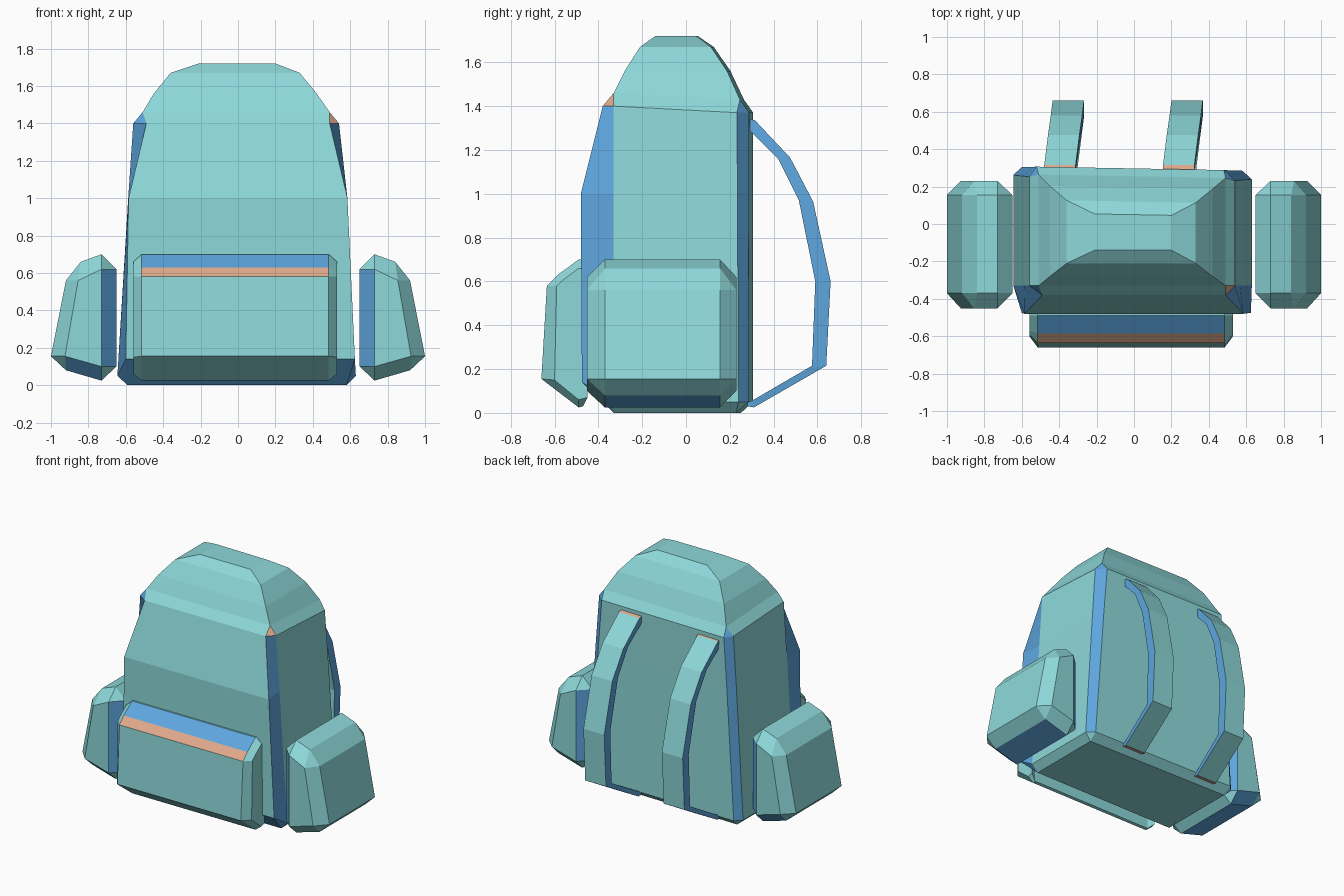
import bpy, bmesh

if "Cube" in bpy.data.objects:
    bpy.data.objects.remove(bpy.data.objects["Cube"])


def material(name, rgb):
    m = bpy.data.materials.new(name)
    m.diffuse_color = (*rgb, 1)
    m.use_nodes = True
    m.node_tree.nodes["Principled BSDF"].inputs["Base Color"].default_value = m.diffuse_color
    return m


TEAL, BLUE, ORANGE = 0, 1, 2
MATS = [material("teal", (0.27, 0.69, 0.70)),
        material("blue", (0.11, 0.38, 0.73)),
        material("orange", (0.74, 0.40, 0.26))]


def loft(name, rings, paint):
    """Skin closed rings; coincident points merge, so bevels can taper to a corner."""
    bm = bmesh.new()
    cache = {}

    def vert(p):
        key = tuple(round(c, 4) for c in p)
        if key not in cache:
            cache[key] = bm.verts.new(key)
        return cache[key]

    def face(points, mat):
        vs = list(dict.fromkeys(vert(p) for p in points))
        if len(vs) > 2:
            bm.faces.new(vs).material_index = mat

    n = len(rings[0])
    for i in range(len(rings) - 1):
        a, b = rings[i], rings[i + 1]
        for j in range(n):
            k = (j + 1) % n
            face((a[j], a[k], b[k], b[j]), paint(i, j))
    face(rings[0][::-1], TEAL)
    face(rings[-1], TEAL)
    bmesh.ops.recalc_face_normals(bm, faces=bm.faces)
    me = bpy.data.meshes.new(name)
    bm.to_mesh(me)
    bm.free()
    for m in MATS:
        me.materials.append(m)
    ob = bpy.data.objects.new(name, me)
    bpy.context.collection.objects.link(ob)
    return ob


# Main bag: rectangular floor, bevelled-corner walls, rectangular domed top
def wall(zf, zs, zb, fl, fr, sl, sr, bl, br, yf, ysf, ysb, yb):
    t = 0.018  # the back is very slightly skewed
    return [(fl, yf, zf), (fr, yf, zf), (sr, ysf, zs), (sr, ysb - t * sr, zb),
            (br, yb - t * br, zb), (bl, yb - t * bl, zb),
            (sl, ysb - t * sl, zb), (sl, ysf, zs)]


def rect(zf, zb, l, r, yf, yb):
    return wall(zf, zf, zb, l, r, l, r, l, r, yf, yf, yb, yb)


bag = [
    rect(0, 0, -0.59, 0.58, -0.33, 0.24),
    wall(0.14, 0.05, 0.05, -0.60, 0.625, -0.645, 0.63, -0.60, 0.58, -0.475, -0.33, 0.25, 0.295),
    wall(1.0, 1.0, 1.0, -0.585, 0.585, -0.587, 0.567, -0.545, 0.51, -0.48, -0.33, 0.245, 0.296),
    wall(1.40, 1.40, 1.37, -0.49, 0.49, -0.56, 0.54, -0.52, 0.48, -0.38, -0.33, 0.242, 0.297),
    rect(1.46, 1.43, -0.51, 0.49, -0.33, 0.255),
    rect(1.56, 1.56, -0.45, 0.42, -0.28, 0.195),
    rect(1.67, 1.67, -0.36, 0.33, -0.21, 0.12),
    rect(1.72, 1.72, -0.21, 0.20, -0.14, 0.05),
]


def paint_bag(i, j):
    if i == 0:
        return BLUE if j in (0, 1, 7) else TEAL
    if i == 3 and j == 1:
        return ORANGE
    return BLUE if i < 4 and j % 2 else TEAL


loft("bag_body", bag, paint_bag)

# Front pocket: yz profile with smaller end profiles
mid = [(-0.47, 0.03), (-0.49, 0.025), (-0.66, 0.155), (-0.635, 0.58),
       (-0.585, 0.63), (-0.49, 0.70), (-0.47, 0.70)]
end = [(-0.45, 0.07), (-0.49, 0.06), (-0.60, 0.15), (-0.59, 0.58),
       (-0.57, 0.60), (-0.49, 0.66), (-0.45, 0.66)]
loft("front_pocket",
     [[(x, y, z) for y, z in p] for x, p in
      ((-0.56, end), (-0.515, mid), (0.485, mid), (0.53, end))],
     lambda i, j: {3: ORANGE, 4: BLUE}.get(j, TEAL) if i == 1 else TEAL)

# Side pockets: xz profile tapering to smaller front and back faces
outer = [(0.73, 0.025), (0.92, 0.08), (1.0, 0.155), (0.92, 0.56),
         (0.84, 0.66), (0.73, 0.70), (0.65, 0.62), (0.65, 0.10)]
inner = [(0.73, 0.10), (0.925, 0.155), (0.925, 0.155), (0.855, 0.56),
         (0.855, 0.56), (0.73, 0.62), (0.73, 0.62), (0.73, 0.10)]
for side, s in (("left", -1), ("right", 1)):
    loft(side + "_side_pocket",
         [[(s * x, y, z) for x, z in p] for y, p in
          ((-0.452, inner), (-0.37, outer), (0.155, outer), (0.23, inner))],
         lambda i, j: BLUE if j == 6 or (j == 0 and (i == 1 or s < 0)) else TEAL)

# Shoulder straps: (outer y, outer z, inner y, inner z, sideways drift)
path = [(0.285, 1.345, 0.28, 1.30, 0), (0.315, 1.335, 0.285, 1.295, 0),
        (0.475, 1.165, 0.42, 1.16, 0.02), (0.58, 0.965, 0.515, 0.97, 0.035),
        (0.66, 0.60, 0.59, 0.60, 0.045), (0.64, 0.215, 0.575, 0.215, 0.045),
        (0.31, 0.025, 0.30, 0.055, 0.01), (0.28, 0.03, 0.28, 0.05, 0.01)]
for side, x in (("left", -0.48), ("right", 0.155)):
    rings = [[(x + d, oy, oz), (x + d + 0.168, oy, oz),
              (x + d + 0.168, iy, iz), (x + d, iy, iz)]
             for oy, oz, iy, iz, d in path]
    loft(side + "_shoulder_strap", rings,
         lambda i, j: BLUE if j % 2 else
         (ORANGE if j == 0 and i in (0, 6) else TEAL))
